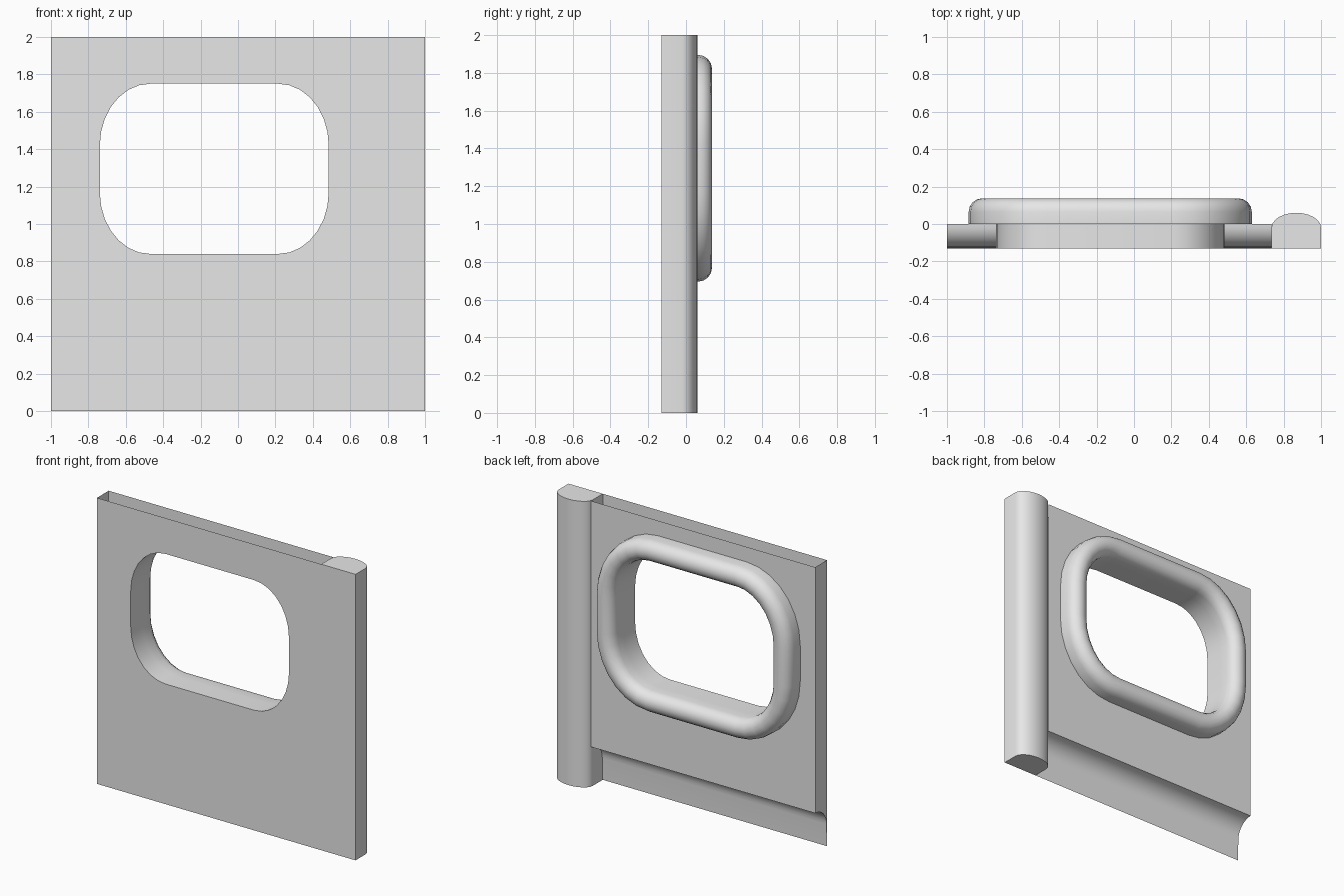
import bpy, bmesh
from math import sin, cos, pi, radians

cube = bpy.data.objects.get("Cube")
if cube:
    bpy.data.objects.remove(cube, do_unlink=True)

grey = bpy.data.materials.new("plain_grey")
grey.use_nodes = True
colour = (0.8, 0.8, 0.8, 1)
grey.diffuse_color = colour
grey.node_tree.nodes["Principled BSDF"].inputs["Base Color"].default_value = colour

FRONT, BACK, TOP = -0.13, 0.0, 2.0
LEFT_END, JOINT, RIGHT_END = -1.0, 0.735, 1.0
COVE_TOP, COVE_R = 0.28, 0.125


def finish(name, bm):
    """Turn the bmesh into a shaded object."""
    bmesh.ops.remove_doubles(bm, verts=bm.verts, dist=0.0005)
    bmesh.ops.recalc_face_normals(bm, faces=bm.faces)
    mesh = bpy.data.meshes.new(name)
    bm.to_mesh(mesh)
    bm.free()
    mesh.materials.append(grey)
    mesh.shade_smooth()
    mesh.set_sharp_from_angle(angle=radians(35))
    obj = bpy.data.objects.new(name, mesh)
    bpy.context.collection.objects.link(obj)
    return obj


def window_loop(offset, y, steps=7):
    """Rounded window outline, grown outward by offset."""
    cx, cz, hw, hh, rx, rz = -0.127, 1.295, 0.612, 0.455, 0.27, 0.33
    pts = []
    for q, (sx, sz) in enumerate([(1, 1), (-1, 1), (-1, -1), (1, -1)]):
        for i in range(steps + 1):
            a = (q + i / steps) * pi / 2
            pts.append((cx + sx * (hw - rx) + (rx + offset) * cos(a), y,
                        cz + sz * (hh - rz) + (rz + offset) * sin(a)))
    return pts


def add_loop(bm, pts):
    verts = [bm.verts.new(p) for p in pts]
    edges = [bm.edges.new((v, verts[i - 1])) for i, v in enumerate(verts)]
    return verts, edges


def strip(bm, a, b, closed):
    """Quads between two point rows of equal length."""
    va, vb = [bm.verts.new(p) for p in a], [bm.verts.new(p) for p in b]
    for i in range(len(a) if closed else len(a) - 1):
        j = (i + 1) % len(a)
        bm.faces.new((va[i], va[j], vb[j], vb[i]))


def pierced_sheet(name, y, bottom):
    """Flat wall skin with the window opening."""
    bm = bmesh.new()
    rect = [(LEFT_END, y, bottom), (JOINT, y, bottom), (JOINT, y, TOP), (LEFT_END, y, TOP)]
    edges = add_loop(bm, rect)[1] + add_loop(bm, window_loop(0, y))[1]
    bmesh.ops.triangle_fill(bm, use_beauty=True, edges=edges, normal=(0, 1, 0))
    return finish(name, bm)


# Wall skins; the hollow between them is open at the top
pierced_sheet("front_wall", FRONT, 0)
pierced_sheet("back_wall", BACK, COVE_TOP)

# Concave cove along the foot of the back
profile = [(-COVE_R * sin(t * pi / 16), COVE_TOP - COVE_R * (1 - cos(t * pi / 16)))
           for t in range(9)] + [(FRONT, 0)]
bm = bmesh.new()
strip(bm, [(LEFT_END, y, z) for y, z in profile], [(JOINT, y, z) for y, z in profile], False)
finish("foot_cove", bm)

# End cap of the wall, following the cove
bm = bmesh.new()
outline = [(FRONT, TOP), (BACK, TOP)] + profile
bm.faces.new([bm.verts.new((LEFT_END, y, z)) for y, z in outline])
finish("wall_end", bm)

# Window tunnel and its raised rounded frame
WIDTH = 0.145
HALF = WIDTH / 2
section = [(0, FRONT), (0, BACK)]
section += [(HALF - HALF * cos(i * pi / 8), 0.065 + HALF * sin(i * pi / 8)) for i in range(9)]
section += [(WIDTH, BACK)]
bm = bmesh.new()
for (o1, y1), (o2, y2) in zip(section, section[1:]):
    strip(bm, window_loop(o1, y1), window_loop(o2, y2), True)
finish("window_frame", bm)

# Half-round post at the side
mid, half = (JOINT + RIGHT_END) / 2, (RIGHT_END - JOINT) / 2
plan = [(JOINT, FRONT), (RIGHT_END, FRONT)]
plan += [(mid + half * cos(i * pi / 12), -0.02 + 0.08 * sin(i * pi / 12)) for i in range(13)]
bm = bmesh.new()
base = bm.faces.new([bm.verts.new((x, y, 0)) for x, y in plan])
top = bmesh.ops.extrude_face_region(bm, geom=[base], use_keep_orig=True)["geom"]
bmesh.ops.translate(bm, vec=(0, 0, TOP),
                    verts=[v for v in top if isinstance(v, bmesh.types.BMVert)])
finish("side_post", bm)
